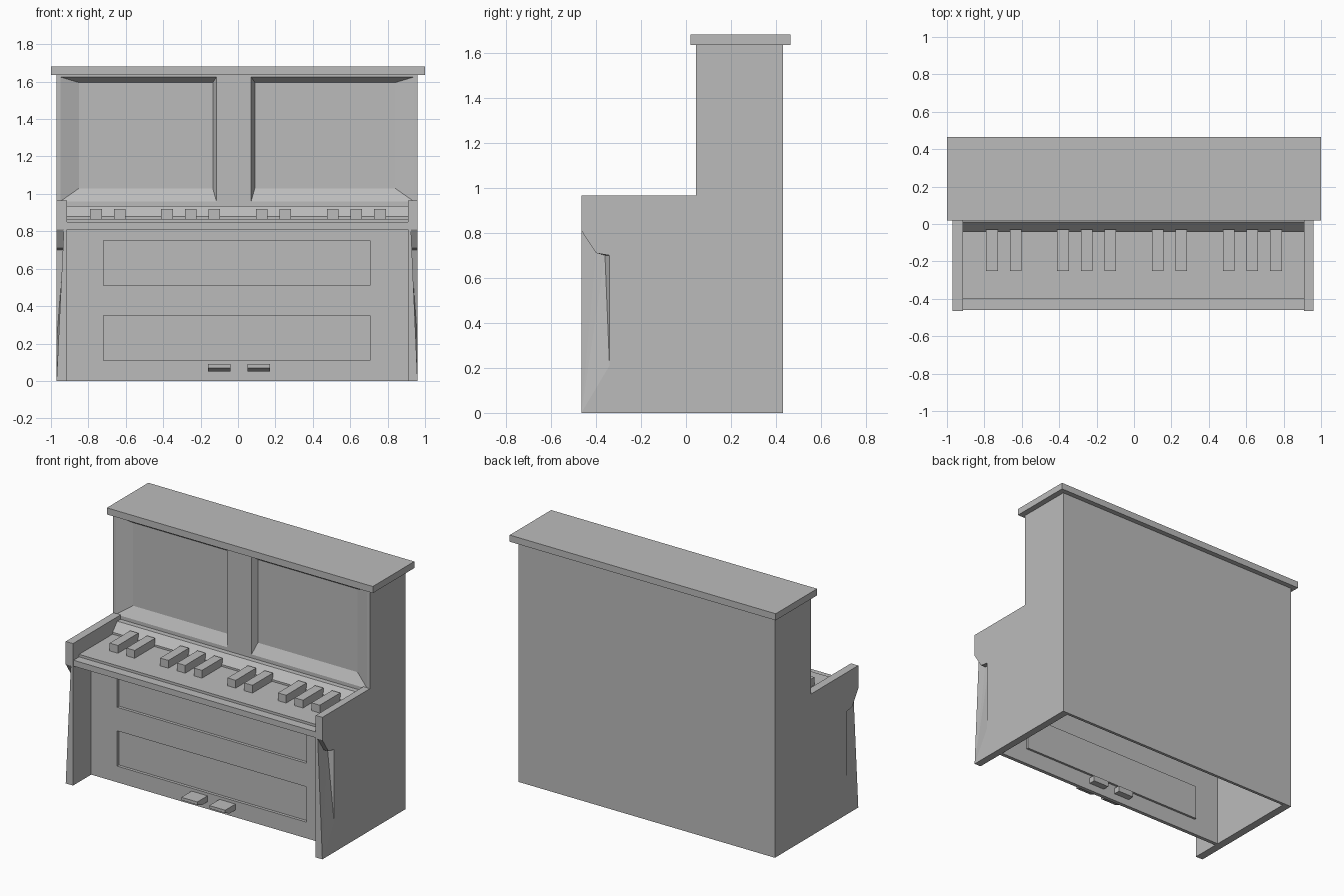
import bpy, bmesh

if "Cube" in bpy.data.objects:
    bpy.data.objects.remove(bpy.data.objects["Cube"])

grey = bpy.data.materials.new("plain grey")
grey.diffuse_color = (0.5, 0.5, 0.5, 1)
grey.use_nodes = True
grey.node_tree.nodes["Principled BSDF"].inputs["Base Color"].default_value = grey.diffuse_color

XL, XR = -0.97, 0.96          # outer faces of the case
IL, IR = -0.915, 0.91         # inner faces of the side panels


def finish(name, bm):
    bmesh.ops.remove_doubles(bm, verts=bm.verts, dist=1e-5)
    bmesh.ops.recalc_face_normals(bm, faces=bm.faces)
    me = bpy.data.meshes.new(name)
    bm.to_mesh(me)
    bm.free()
    me.materials.append(grey)
    ob = bpy.data.objects.new(name, me)
    bpy.context.collection.objects.link(ob)
    return ob


def prism(name, profile, x0, x1):
    """Extrude a (y, z) profile along x."""
    bm = bmesh.new()
    a = [bm.verts.new((x0, y, z)) for y, z in profile]
    b = [bm.verts.new((x1, y, z)) for y, z in profile]
    bm.faces.new(a)
    bm.faces.new(b)
    for i in range(len(a)):
        j = (i + 1) % len(a)
        bm.faces.new((a[i], a[j], b[j], b[i]))
    return finish(name, bm)


def box(name, x0, x1, y0, y1, z0, z1):
    return prism(name, [(y0, z0), (y1, z0), (y1, z1), (y0, z1)], x0, x1)


def recessed_board(name, x0, x1, z0, z1, yf, yb, depth, rects):
    """Board facing -y; rects = [(outer x0,x1,z0,z1, slope left,right,bottom,top)]."""
    bm = bmesh.new()

    def quad(*pts):
        bm.faces.new([bm.verts.new(p) for p in pts])

    def plate(a, b, c, d, y):
        quad((a, y, c), (b, y, c), (b, y, d), (a, y, d))

    xs = sorted({x0, x1} | {v for r in rects for v in r[:2]})
    zs = sorted({z0, z1} | {v for r in rects for v in r[2:4]})
    for a, b in zip(xs, xs[1:]):
        for z in (z0, z1):
            quad((a, yf, z), (b, yf, z), (b, yb, z), (a, yb, z))
        for c, d in zip(zs, zs[1:]):
            plate(a, b, c, d, yb)
            hit = [r for r in rects if r[:4] == (a, b, c, d)]
            if not hit:
                plate(a, b, c, d, yf)
                continue
            l, r, bo, t = hit[0][4:]
            out = [(a, yf, c), (b, yf, c), (b, yf, d), (a, yf, d)]
            y = yf + depth
            inn = [(a + l, y, c + bo), (b - r, y, c + bo), (b - r, y, d - t), (a + l, y, d - t)]
            quad(*inn)
            for i in range(4):
                j = (i + 1) % 4
                quad(out[i], out[j], inn[j], inn[i])
    for c, d in zip(zs, zs[1:]):
        for x in (x0, x1):
            quad((x, yf, c), (x, yb, c), (x, yb, d), (x, yf, d))
    return finish(name, bm)


def side_panel(name, xi, xo):
    """Side of the case with the key cheek and the cut-away front leg."""
    bm = bmesh.new()
    xm = xi + (xo - xi) * 0.3

    def v(x, y, z):
        return bm.verts.new((x, y, z))

    rear = [(0.41, 0), (0.41, 1.635), (0.10, 1.635), (0.10, 0.965), (-0.465, 0.965)]
    ro = [v(xo, *p) for p in rear]
    ri = [v(xi, *p) for p in rear]
    A, B, C, D, E = [v(xo, *p) for p in
                     [(-0.465, 0.81), (-0.40, 0.71), (-0.34, 0.70), (-0.34, 0.21), (-0.465, 0)]]
    Am, Bm, Cm = [v(xm, *p) for p in [(-0.465, 0.81), (-0.40, 0.71), (-0.36, 0.70)]]
    Ai, Ei = v(xi, -0.465, 0.81), v(xi, -0.465, 0)
    faces = [ro + [A, B, C, D, E], ri + [Ai, Ei],
             [A, B, Bm, Am], [B, C, Cm, Bm],                  # underside of the cheek
             [E, Am, Bm], [E, Bm, Cm], [E, Cm, D], [Cm, C, D],  # cut-away leg
             [Ei, E, Am, Ai], [Ai, Am, A, ro[4], ri[4]],      # front edges
             [Ei, E, ro[0], ri[0]]]
    faces += [[ro[i], ro[i + 1], ri[i + 1], ri[i]] for i in range(4)]
    for f in faces:
        bm.faces.new(f)
    return finish(name, bm)


# case: sides, back and lid
side_panel("left_side", IL, XL)
side_panel("right_side", IR, XR)
box("back_panel", XL, XR, 0.41, 0.43, 0, 1.635)
box("lid", -1, 1, 0.02, 0.465, 1.635, 1.68)

# upper front with two sloped recesses
recessed_board("upper_front", XL, XR, 0.93, 1.635, 0.045, 0.10, 0.04, [
    (-0.95, -0.115, 0.96, 1.625, 0.10, 0.02, 0.07, 0.03),
    (0.07, 0.94, 0.96, 1.625, 0.02, 0.10, 0.07, 0.03)])

# lower front with two rectangular recesses, backed by shallow blocks
bands = [(0.11, 0.35), (0.51, 0.75)]
recessed_board("lower_front", IL, IR, 0, 0.83, -0.27, -0.245, 0.02,
               [(-0.72, 0.705, a, b, 0, 0, 0, 0) for a, b in bands])
for a, b in bands:
    box("panel_backing", -0.72, 0.705, -0.245, -0.23, a, b)

# keyboard
box("key_bed", IL, IR, -0.46, 0.06, 0.81, 0.85)
box("white_keys", IL, IR, -0.40, -0.03, 0.85, 0.867)
for k in (0, 1, 3, 4, 5, 7, 8, 10, 11, 12):
    x = -0.79 + 0.1265 * k
    box("black_key", x, x + 0.062, -0.25, -0.03, 0.867, 0.92)
prism("fallboard", [(-0.04, 0.85), (0.06, 0.85), (0.06, 0.936), (0.01, 0.936), (-0.04, 0.88)], IL, IR)

# pedals passing through the lower front
for x in (-0.16, 0.05):
    prism("pedal", [(-0.38, 0.09), (-0.38, 0.07), (-0.33, 0.05), (-0.20, 0.05), (-0.20, 0.09)],
          x, x + 0.12)
